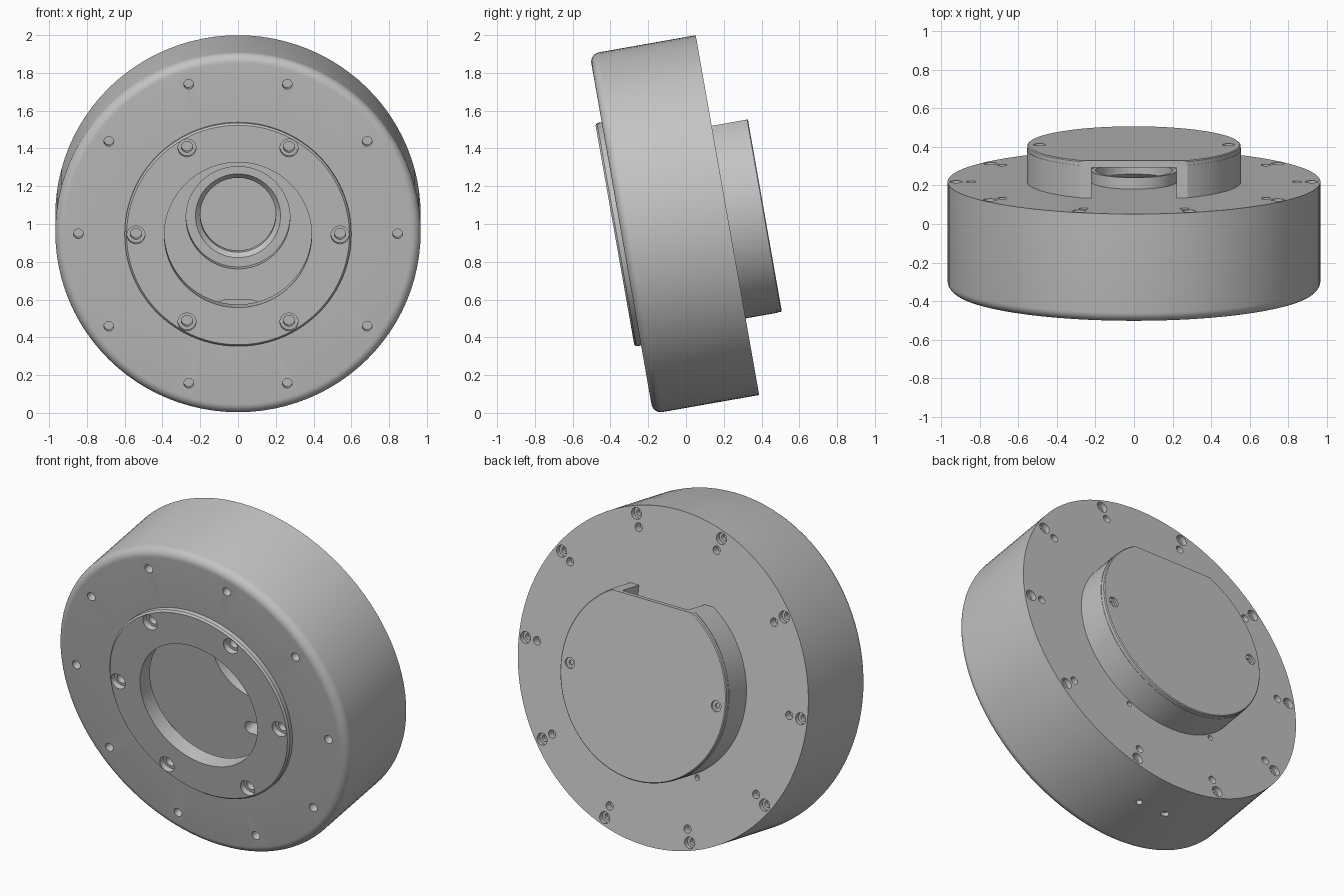
import bpy, bmesh
from math import sin, cos, pi, radians
from mathutils import Matrix, Vector

if "Cube" in bpy.data.objects:
    bpy.data.objects.remove(bpy.data.objects["Cube"])

grey = bpy.data.materials.new("neutral grey")
grey.use_nodes = True
GREY = (0.55, 0.55, 0.55, 1)
grey.diffuse_color = GREY
grey.node_tree.nodes["Principled BSDF"].inputs["Base Color"].default_value = GREY

# The parts are turned about the y axis, then tipped back as a whole.
TILT = Matrix.Translation((0, -0.342, 0.948)) @ Matrix.Rotation(radians(10), 4, 'X')


def lathe(bm, profile, x=0, z=0, n=96):
    """Revolve a closed (radius, depth) profile about the y direction."""
    rings = []
    for i in range(n):
        t = 2 * pi * i / n
        rings.append([bm.verts.new((x + r * cos(t), y, z + r * sin(t))) for r, y in profile])
    made = [v for ring in rings for v in ring]
    for i in range(n):
        a, b = rings[i], rings[(i + 1) % n]
        for j in range(len(profile)):
            k = (j + 1) % len(profile)
            if profile[j][0] == 0 and profile[k][0] == 0:
                continue
            bm.faces.new((a[j], a[k], b[k], b[j]))
    bmesh.ops.remove_doubles(bm, verts=made, dist=1e-6)


def box(bm, low, high, round_axis=None, radius=0.0):
    """Box between two corners, with the edges along one axis rounded."""
    low, high = Vector(low), Vector(high)
    size = high - low
    m = Matrix.Translation((low + high) / 2) @ Matrix.Diagonal((*size, 1))
    verts = bmesh.ops.create_cube(bm, size=1, matrix=m)["verts"]
    if round_axis is not None:
        edges = {e for v in verts for e in v.link_edges
                 if abs((e.verts[0].co - e.verts[1].co)[round_axis]) > 1e-5}
        bmesh.ops.bevel(bm, geom=list(edges), offset=radius, segments=6,
                        profile=0.5, affect='EDGES')


def to_object(name, bm):
    bmesh.ops.recalc_face_normals(bm, faces=bm.faces[:])
    mesh = bpy.data.meshes.new(name)
    bm.to_mesh(mesh)
    bm.free()
    ob = bpy.data.objects.new(name, mesh)
    bpy.context.collection.objects.link(ob)
    return ob


def turned(name, profile):
    bm = bmesh.new()
    lathe(bm, profile)
    return to_object(name, bm)


def cut(ob, bm):
    """Subtract the shapes in bm from the part."""
    cutter = to_object("cutter", bm)
    cutter.hide_render = True
    mod = ob.modifiers.new("cut", 'BOOLEAN')
    mod.operation, mod.solver, mod.object = 'DIFFERENCE', 'EXACT', cutter
    graph = bpy.context.evaluated_depsgraph_get()
    mesh = bpy.data.meshes.new_from_object(ob.evaluated_get(graph))
    ob.modifiers.clear()
    ob.data = mesh
    bpy.data.objects.remove(cutter)


def circle(count, radius):
    return [(radius * cos(2 * pi * i / count), radius * sin(2 * pi * i / count))
            for i in range(count)]


def drill(ob, points, profile):
    bm = bmesh.new()
    for x, z in points:
        lathe(bm, profile, x, z, 20)
    cut(ob, bm)


R, BACK = 0.967, 0.57

# Hollow housing with a rounded front rim
rim = [(R - 0.05 + 0.05 * sin(i * pi / 16), 0.05 - 0.05 * cos(i * pi / 16)) for i in range(9)]
housing = turned("housing", [(0.6, 0)] + rim + [(R, 0.49), (0.88, 0.49), (0.88, 0.06), (0.6, 0.06)])
drill(housing, circle(10, 0.845), [(0, -0.1), (0.026, -0.1), (0.026, 0.045), (0, 0.045)])

# Small ports under the housing
bm = bmesh.new()
box(bm, (-0.11, 0.325, -1.1), (-0.06, 0.36, -0.935), 2, 0.015)
box(bm, (0.085, 0.33, -1.1), (0.12, 0.365, -0.935), 2, 0.017)
cut(housing, bm)

# Raised front ring with counterbored screw holes
front_ring = turned("front_ring", [(0.39, 0.06), (0.39, -0.035), (0.59, -0.035),
                                   (0.6, -0.025), (0.6, 0.06)])
drill(front_ring, circle(6, 0.54), [(0, -0.1), (0.048, -0.1), (0.048, 0.0),
                                    (0.03, 0.0), (0.03, 0.045), (0, 0.045)])

# Back plate with paired screw holes
back_plate = turned("back_plate", [(0.275, 0.49), (R, 0.49), (R, BACK), (0.275, BACK)])
drill(back_plate, circle(10, 0.922), [(0, 0.7), (0.034, 0.7), (0.034, 0.54),
                                      (0.02, 0.54), (0.02, 0.51), (0, 0.51)])
drill(back_plate, circle(10, 0.845), [(0, 0.7), (0.024, 0.7), (0.024, 0.52), (0, 0.52)])
drill(back_plate, [(s * 0.29, -0.5) for s in (-1, 1)],
      [(0, 0.7), (0.016, 0.7), (0.016, 0.54), (0, 0.54)])

# Rear boss and its lid, flattened on top
boss = turned("rear_boss", [(0, BACK), (0.555, BACK), (0.555, 0.74), (0, 0.74)])
lid = turned("boss_lid", [(0, 0.74), (0.553, 0.74), (0.553, 0.76), (0.548, 0.765), (0, 0.765)])
for part in (boss, lid):
    bm = bmesh.new()
    box(bm, (-1, 0.5, 0.48), (1, 1, 1))
    cut(part, bm)
drill(lid, [(-0.49, 0), (0.49, 0)], [(0, 0.9), (0.032, 0.9), (0.032, 0.752),
                                     (0.015, 0.752), (0.015, 0.73), (0, 0.73)])

# Cable slot through the back plate into the boss
for part in (back_plate, boss):
    bm = bmesh.new()
    box(bm, (-0.11, 0.4, -0.52), (0.11, 0.7, -0.443), 1, 0.036)
    cut(part, bm)

# Round pocket in the boss with a channel open at the top
bm = bmesh.new()
lathe(bm, [(0, 0.5), (0.275, 0.5), (0.275, 0.73), (0, 0.73)])
cut(boss, bm)
bm = bmesh.new()
box(bm, (-0.22, 0.5, 0), (0.22, 0.73, 0.7))
cut(boss, bm)

# Collar around the central opening
collar = turned("centre_collar", [(0.2, 0.63), (0.2, 0.575), (0.225, 0.55), (0.276, 0.55),
                                  (0.276, BACK), (0.222, BACK), (0.222, 0.63)])

# Finish
bpy.ops.object.select_all(action='DESELECT')
for ob in (housing, front_ring, back_plate, boss, lid, collar):
    ob.data.materials.clear()
    ob.data.materials.append(grey)
    ob.matrix_world = TILT
    ob.select_set(True)
    bpy.context.view_layer.objects.active = ob
bpy.ops.object.shade_smooth_by_angle(angle=radians(30))
